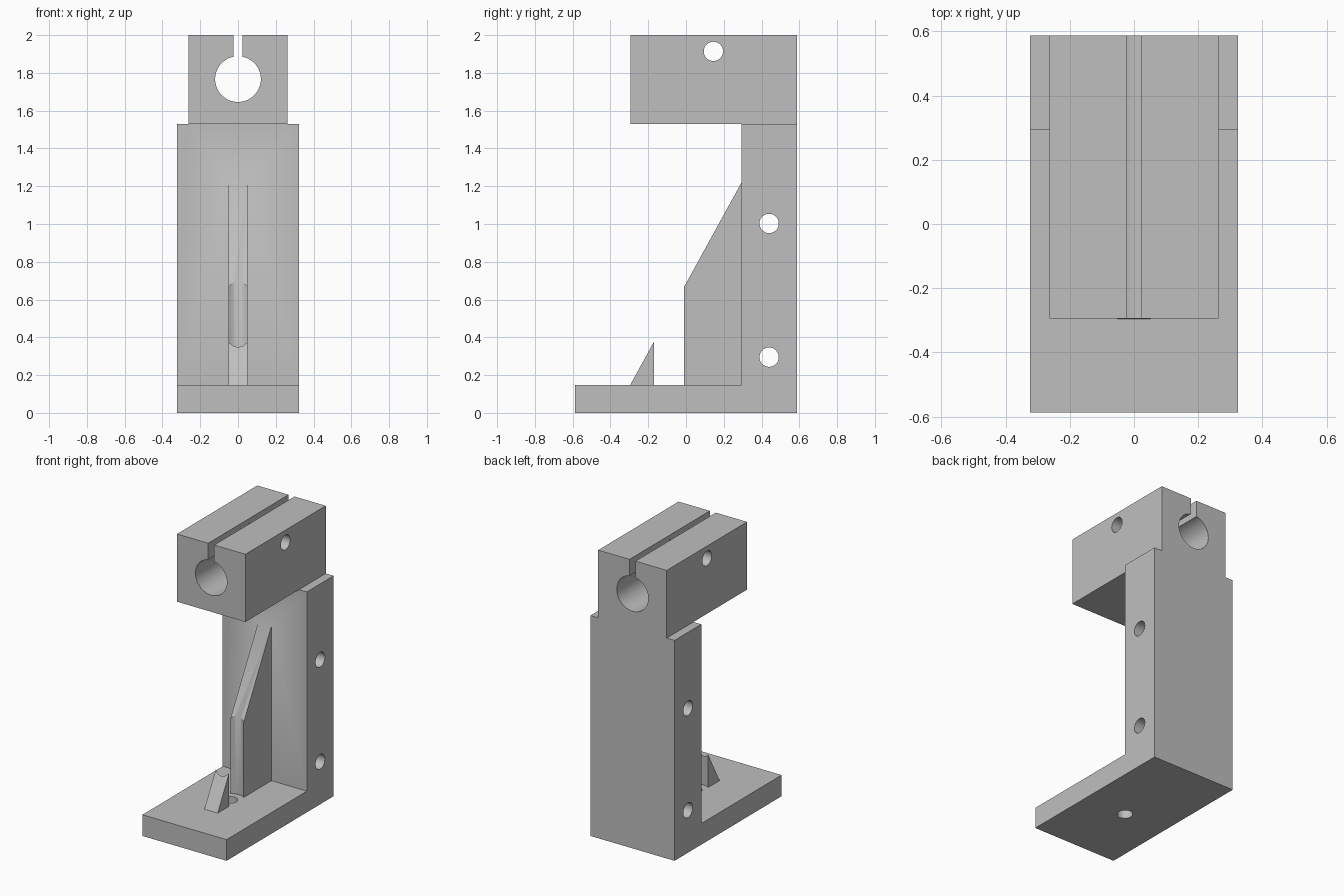
import bpy
import bmesh
from mathutils import Matrix, Vector

old = bpy.data.objects.get("Cube")
if old:
    bpy.data.objects.remove(old, do_unlink=True)

grey = bpy.data.materials.new("plain_grey")
grey.use_nodes = True
grey.diffuse_color = (0.52, 0.52, 0.52, 1)
grey.node_tree.nodes["Principled BSDF"].inputs["Base Color"].default_value = grey.diffuse_color


def make(name, bm):
    bmesh.ops.recalc_face_normals(bm, faces=bm.faces)
    mesh = bpy.data.meshes.new(name)
    bm.to_mesh(mesh)
    bm.free()
    mesh.materials.append(grey)
    obj = bpy.data.objects.new(name, mesh)
    bpy.context.collection.objects.link(obj)
    return obj


def slab(name, half_width, profile):
    """Side profile of (y, z) points, extruded evenly about x = 0."""
    bm = bmesh.new()
    face = bm.faces.new([bm.verts.new((-half_width, y, z)) for y, z in profile])
    ext = bmesh.ops.extrude_face_region(bm, geom=[face])
    verts = [v for v in ext["geom"] if isinstance(v, bmesh.types.BMVert)]
    bmesh.ops.translate(bm, verts=verts, vec=(2 * half_width, 0, 0))
    return make(name, bm)


def rect(y0, y1, z0, z1):
    return [(y0, z0), (y1, z0), (y1, z1), (y0, z1)]


def drill(name, center, axis, radius, length):
    bm = bmesh.new()
    turn = Vector((0, 0, 1)).rotation_difference(Vector(axis)).to_matrix().to_4x4()
    bmesh.ops.create_cone(bm, cap_ends=True, segments=64, radius1=radius, radius2=radius,
                          depth=length, matrix=Matrix.Translation(center) @ turn)
    return make(name, bm)


def combine(target, tool, operation):
    """Apply a boolean and discard the tool."""
    tool.hide_render = True
    mod = target.modifiers.new(operation.lower(), "BOOLEAN")
    mod.operation, mod.object, mod.solver = operation, tool, "EXACT"
    bpy.context.view_layer.objects.active = target
    bpy.ops.object.modifier_apply(modifier=mod.name)
    bpy.data.objects.remove(tool, do_unlink=True)


FRONT, BACK, INNER = -0.587, 0.587, 0.294
FOOT, SHOULDER = 0.147, 1.53
BOLT_Y = -0.09

# Foot plate and upright as one L-shaped body
bracket = slab("clamp_bracket", 0.323, [
    (FRONT, 0), (BACK, 0), (BACK, SHOULDER), (INNER, SHOULDER), (INNER, FOOT), (FRONT, FOOT)])

# Clamp head overhanging the foot
head = slab("clamp_head", 0.263, rect(-0.294, BACK, SHOULDER, 2.0))
combine(bracket, head, "UNION")

# Stiffening rib, with screwdriver clearance above the foot bolt
rib = slab("stiffening_rib", 0.051, [
    (-0.296, FOOT), (-0.296, 0.1), (0.34, 0.1), (0.34, 1.22), (INNER, 1.22)])
combine(rib, drill("bolt_clearance", (0, BOLT_Y, 1), (0, 0, 1), 0.095, 2 * (1 - FOOT)), "DIFFERENCE")
combine(bracket, rib, "UNION")

# Foot bolt hole, bar bore and clamping slot
combine(bracket, drill("foot_hole", (0, BOLT_Y, 0.05), (0, 0, 1), 0.05, 0.4), "DIFFERENCE")
combine(bracket, drill("bar_bore", (0, 0.1, 1.767), (0, 1, 0), 0.121, 2), "DIFFERENCE")
combine(bracket, slab("clamp_slot", 0.023, rect(-0.8, 0.8, 1.78, 2.2)), "DIFFERENCE")

# Cross holes through the head and the upright
for y, z in [(0.145, 1.914), (0.44, 1.003), (0.44, 0.295)]:
    combine(bracket, drill("cross_hole", (0, y, z), (1, 0, 0), 0.051, 1), "DIFFERENCE")

bpy.ops.object.select_all(action="DESELECT")
bracket.select_set(True)
bpy.context.view_layer.objects.active = bracket
bpy.ops.object.shade_smooth_by_angle()
